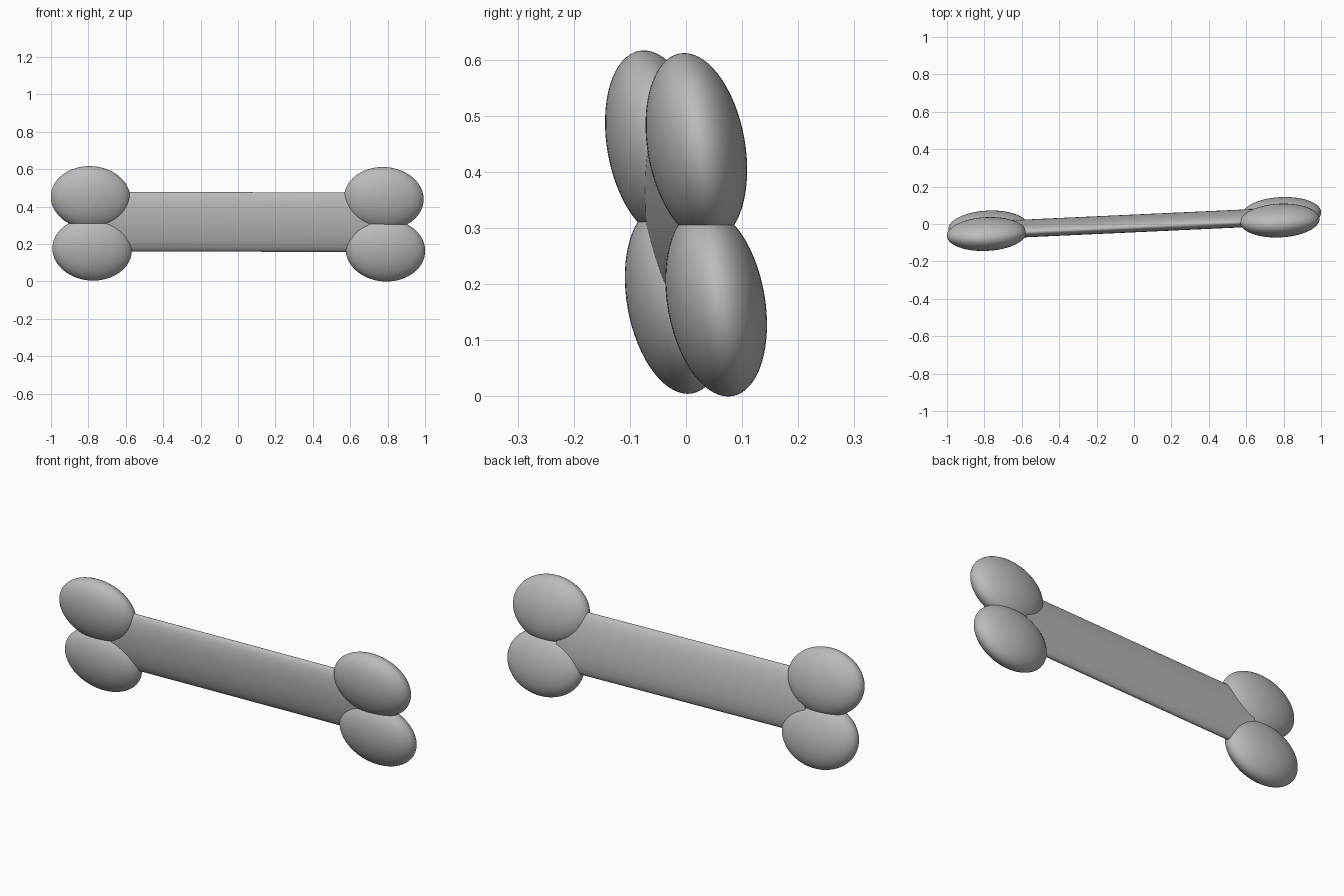
import bpy
import math
from mathutils import Matrix

cube = bpy.data.objects.get("Cube")
if cube:
    bpy.data.objects.remove(cube, do_unlink=True)

# One grey for the whole bone
GREY = (0.5, 0.5, 0.5, 1.0)
grey = bpy.data.materials.new("bone grey")
grey.use_nodes = True
grey.diffuse_color = GREY
grey.node_tree.nodes["Principled BSDF"].inputs["Base Color"].default_value = GREY

# Slight turn and backward lean shared by every part
LEAN = Matrix(((1, -0.046, -0.03), (0.046, 1, -0.128), (-0.003, 0, 1)))


def finish(name, size, centre):
    """Size the active primitive, lean its mesh, and place it."""
    obj = bpy.context.object
    obj.name = name
    obj.data.transform((LEAN @ Matrix.Diagonal(size)).to_4x4())
    obj.location = centre
    obj.data.materials.append(grey)
    bpy.ops.object.shade_smooth_by_angle(angle=math.radians(40))


# Rounded knobs, two at each end
for side, x in (("left", 1), ("right", -1)):
    for level, z in (("upper", 1), ("lower", -1)):
        bpy.ops.mesh.primitive_uv_sphere_add(segments=64, ring_count=32, radius=1)
        offset = LEAN @ Matrix.Diagonal((0.784, 1, 0.138)).col[0] * x
        offset += LEAN.col[2] * 0.138 * z
        offset.z += 0.308
        finish(f"{side}_{level}_knob", (0.2125, 0.0875, 0.168), offset)

# Flattened shaft joining the two ends
bpy.ops.mesh.primitive_cylinder_add(vertices=64, radius=1, depth=2,
                                    rotation=(0, 0, 0))
shaft = bpy.context.object
shaft.data.transform(Matrix.Rotation(math.pi / 2, 4, "Y"))
finish("shaft", (0.71, 0.043, 0.159), (0, 0.003, 0.318))
